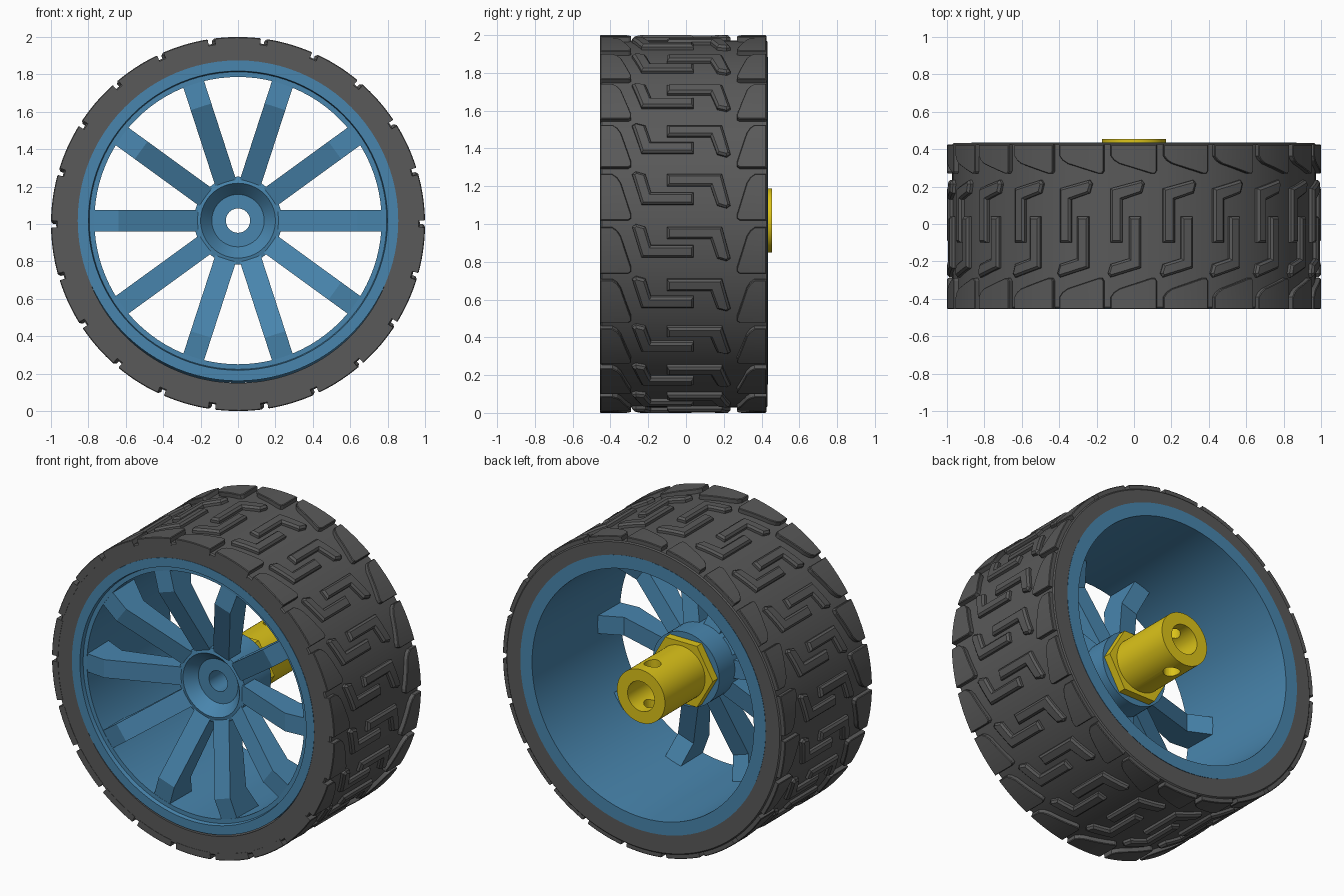
import bpy, bmesh
from math import sin, cos, pi
from mathutils import Vector

if "Cube" in bpy.data.objects:
    bpy.data.objects.remove(bpy.data.objects["Cube"])

TYRE_Z, RIM_Z = 1.0, 1.018          # the rim sits slightly high inside the tyre


def material(name, color):
    m = bpy.data.materials.new(name)
    m.diffuse_color = (*color, 1)
    m.use_nodes = True
    m.node_tree.nodes["Principled BSDF"].inputs["Base Color"].default_value = m.diffuse_color
    return m


BLUE = material("rim_blue", (0.065, 0.235, 0.42))
YELLOW = material("adapter_yellow", (0.72, 0.55, 0.01))
RUBBER = material("rubber", (0.10, 0.10, 0.10))


def finish(name, bm, mat, smooth=True):
    bmesh.ops.recalc_face_normals(bm, faces=bm.faces)
    me = bpy.data.meshes.new(name)
    bm.to_mesh(me)
    bm.free()
    ob = bpy.data.objects.new(name, me)
    bpy.context.collection.objects.link(ob)
    me.materials.append(mat)
    if smooth:
        bpy.ops.object.select_all(action='DESELECT')
        ob.select_set(True)
        bpy.context.view_layer.objects.active = ob
        bpy.ops.object.shade_smooth_by_angle(angle=0.5)
    return ob


def polar(r, a, y, zc):
    return Vector((r * cos(a), y, zc + r * sin(a)))


def lathe(name, profile, mat, zc=RIM_Z, n=96, smooth=True):
    """Spin a closed (radius, y) profile round the wheel axis."""
    bm = bmesh.new()
    rings = [[bm.verts.new(polar(r, 2 * pi * i / n, y, zc)) for r, y in profile]
             for i in range(n)]
    m = len(profile)
    for i in range(n):
        a, b = rings[i], rings[(i + 1) % n]
        for j in range(m):
            k = (j + 1) % m
            bm.faces.new((a[j], a[k], b[k], b[j]))
    return finish(name, bm, mat, smooth)


# Tyre carcass
lathe("tyre", [(0.85, -0.453), (0.965, -0.453), (0.972, -0.445), (0.972, 0.425),
               (0.965, 0.432), (0.85, 0.432)], RUBBER, TYRE_Z, 132)

# Tread: outlines in (arc, y) for one pitch, repeated 22 times
PITCHES = 22
shoulder = [(0.02, 0), (0.02, 0.15), (0.03, 0.165), (0.05, 0.165), (0.22, 0.11),
            (0.25, 0.09), (0.268, 0.065), (0.268, 0)]
blocks = {
    "front_shoulder_blocks": [(u, -0.455 + v) for u, v in shoulder],
    "back_shoulder_blocks": [(u, 0.425 - v * 0.94) for u, v in shoulder],
    "back_centre_lugs": [(0.27, -0.10), (0.27, 0.19), (0.10, 0.235), (0.085, 0.215),
                         (0.10, 0.165), (0.205, 0.13), (0.205, -0.10)],
    "front_centre_lugs": [(0.105, 0.04), (0.105, -0.235), (0.27, -0.285), (0.285, -0.265),
                          (0.27, -0.215), (0.17, -0.185), (0.17, 0.04)],
}


def tread(name, outline, chamfer):
    # flat block with a chamfered top, sliced so it can bend round the tyre
    flat = bmesh.new()
    face = flat.faces.new([flat.verts.new((u, v, 0.955)) for u, v in outline])
    top = bmesh.ops.extrude_face_region(flat, geom=[face], use_keep_orig=True)["geom"]
    for v in (g for g in top if isinstance(g, bmesh.types.BMVert)):
        v.co.z = 1.0
    rim_edges = [e for e in flat.edges if all(v.co.z > 0.99 for v in e.verts)]
    bmesh.ops.bevel(flat, geom=rim_edges, offset=chamfer, segments=1, affect='EDGES')
    for s in range(1, 6):
        bmesh.ops.bisect_plane(flat, geom=flat.verts[:] + flat.edges[:] + flat.faces[:],
                               plane_co=(0.05 * s, 0, 0), plane_no=(1, 0, 0))
    bmesh.ops.recalc_face_normals(flat, faces=flat.faces)
    flat.verts.index_update()
    bm = bmesh.new()
    for k in range(PITCHES):
        vs = [bm.verts.new(polar(v.co.z, v.co.x + 2 * pi * k / PITCHES, v.co.y, TYRE_Z))
              for v in flat.verts]
        for f in flat.faces:
            bm.faces.new([vs[v.index] for v in f.verts])
    flat.free()
    finish(name, bm, RUBBER)


for name, outline in blocks.items():
    tread(name, outline, 0.012 if "lugs" in name else 0.004)

# Rim barrel with a stepped front lip
lathe("rim_barrel", [(0.857, -0.455), (0.80, -0.455), (0.795, -0.43), (0.768, -0.43),
                     (0.768, -0.38), (0.785, 0.435), (0.868, 0.435), (0.857, 0.40)], BLUE)

# Hub with a funnel-shaped front recess and a through hole
lathe("rim_hub", [(0.065, -0.20), (0.14, -0.20), (0.20, -0.27), (0.235, -0.262),
                  (0.235, 0.0), (0.065, 0.0)], BLUE, n=64)

# Ten kinked spokes
side = [(0.205, -0.262), (0.64, -0.44), (0.81, -0.425), (0.79, -0.20),
        (0.63, -0.275), (0.205, -0.15)]
bm = bmesh.new()
for k in range(10):
    a = k * pi / 5
    across = Vector((-sin(a), 0, cos(a))) * 0.058
    l, r = [[bm.verts.new(polar(rad, a, y, RIM_Z) + across * s) for rad, y in side]
            for s in (-1, 1)]
    bm.faces.new(l)
    bm.faces.new(r)
    for j in range(len(side)):
        i = (j + 1) % len(side)
        bm.faces.new((l[j], l[i], r[i], r[j]))
finish("spokes", bm, BLUE, False)

# Axle adapter: hexagon flange and bored sleeve
lathe("hex_flange", [(0.13, 0.0), (0.225, 0.0), (0.225, 0.05), (0.13, 0.05)],
      YELLOW, n=6, smooth=False)
sleeve = lathe("adapter_sleeve", [(0.095, 0.002), (0.17, 0.002), (0.17, 0.455),
                                  (0.095, 0.455)], YELLOW, n=64)

# Cross hole for the set screw
bpy.ops.mesh.primitive_cylinder_add(vertices=32, radius=0.05, depth=0.6,
                                    location=(0, 0.34, RIM_Z))
cutter = bpy.context.object
cutter.name = "cross_hole_cutter"
cutter.hide_render = True
mod = sleeve.modifiers.new("cross_hole", 'BOOLEAN')
mod.operation, mod.solver, mod.object = 'DIFFERENCE', 'EXACT', cutter
bpy.context.view_layer.objects.active = sleeve
bpy.ops.object.modifier_apply(modifier=mod.name)
bpy.data.objects.remove(cutter)
